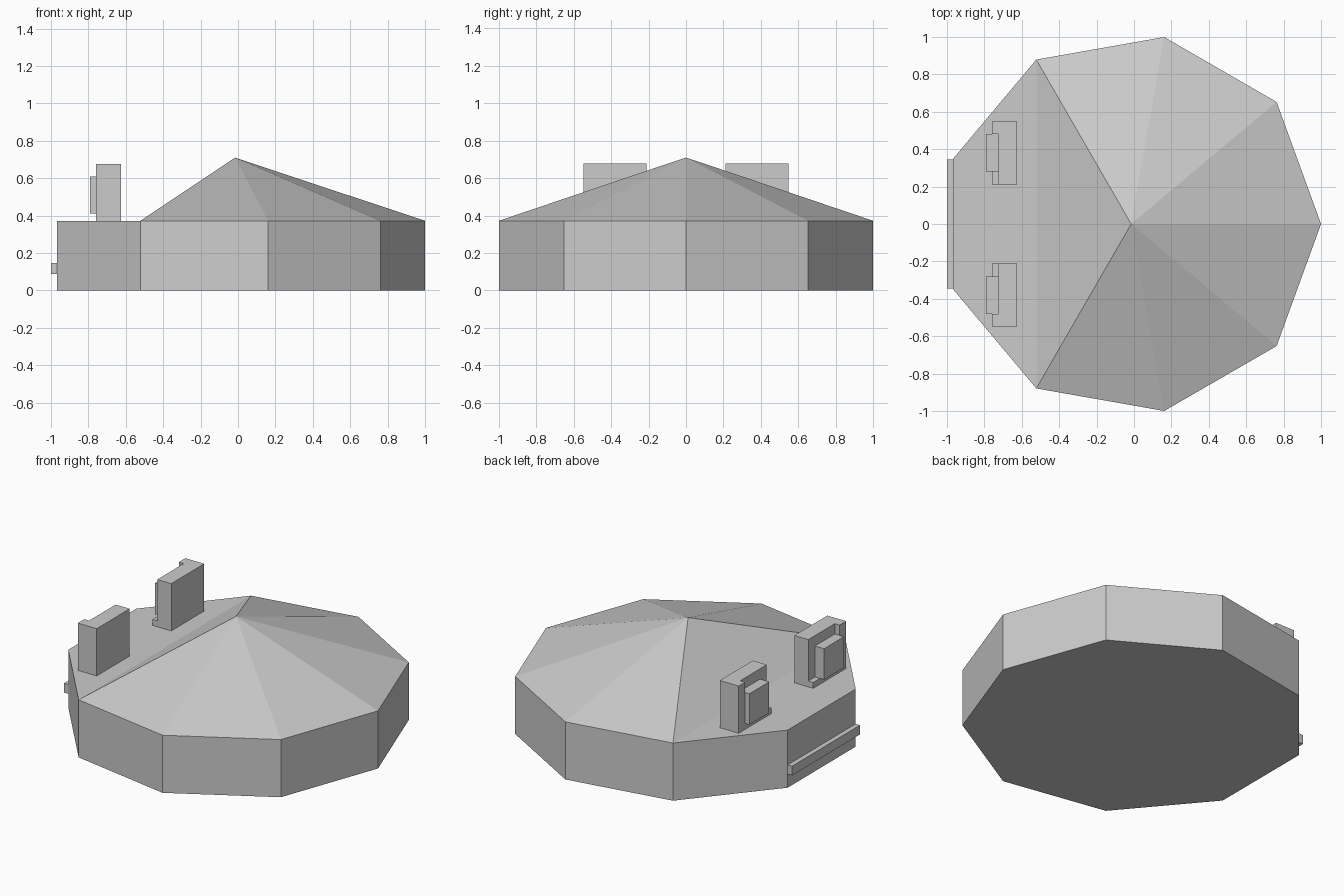
import bpy, bmesh
from math import cos, sin, radians

if "Cube" in bpy.data.objects:
    bpy.data.objects.remove(bpy.data.objects["Cube"])

R, CX, H, APEX = 1.015, -0.015, 0.372, 0.71


def finish(bm, name):
    bmesh.ops.recalc_face_normals(bm, faces=bm.faces)
    me = bpy.data.meshes.new(name)
    bm.to_mesh(me)
    bm.free()
    ob = bpy.data.objects.new(name, me)
    bpy.context.collection.objects.link(ob)
    return ob


def box(name, x, y, z, mirror=False):
    bm = bmesh.new()
    bmesh.ops.create_cube(bm, size=1)
    for v in bm.verts:
        v.co = [(a + b) / 2 + c * (b - a) for c, (a, b) in zip(v.co, (x, y, z))]
    ob = finish(bm, name)
    if mirror:
        add_mirror(ob)
    return ob


def add_mirror(ob):
    m = ob.modifiers.new("mirror", 'MIRROR')
    m.use_axis = (False, True, False)
    m.use_mirror_merge = False


# nine-sided body with a sloped roof over seven corners and a flat deck at -x
bm = bmesh.new()
angles = [radians(40 * i) for i in range(-4, 5)]
ring = [[bm.verts.new((CX + R * cos(a), R * sin(a), z)) for a in angles]
        for z in (0, H)]
low, top = ring
apex = bm.verts.new((CX, 0, APEX))
bm.faces.new(low)
for i in range(9):
    j = (i + 1) % 9
    bm.faces.new((low[i], low[j], top[j], top[i]))
for i in range(1, 7):
    bm.faces.new((top[i], top[i + 1], apex))
bm.faces.new((top[7], top[1], apex))
bm.faces.new((top[7], top[8], top[0], top[1]))
finish(bm, "body")

# upright eye blocks, notched on the outward side
eye = box("eye_block", (-0.76, -0.625), (0.212, 0.548), (H, 0.677))
cutter = box("eye_notch_cutter", (-0.9, -0.725), (0.1, 0.482), (0.41, 0.8))
cutter.hide_render = True
cutter.hide_viewport = True
b = eye.modifiers.new("notch", 'BOOLEAN')
b.operation, b.object, b.solver = 'DIFFERENCE', cutter, 'EXACT'
add_mirror(eye)

# pupils sitting in the notches
box("pupil", (-0.79, -0.725), (0.28, 0.482), (0.41, 0.61), True)

# mouth bar across the flat end face
box("mouth", (-1.0, -0.965), (-0.346, 0.346), (0.087, 0.147))
